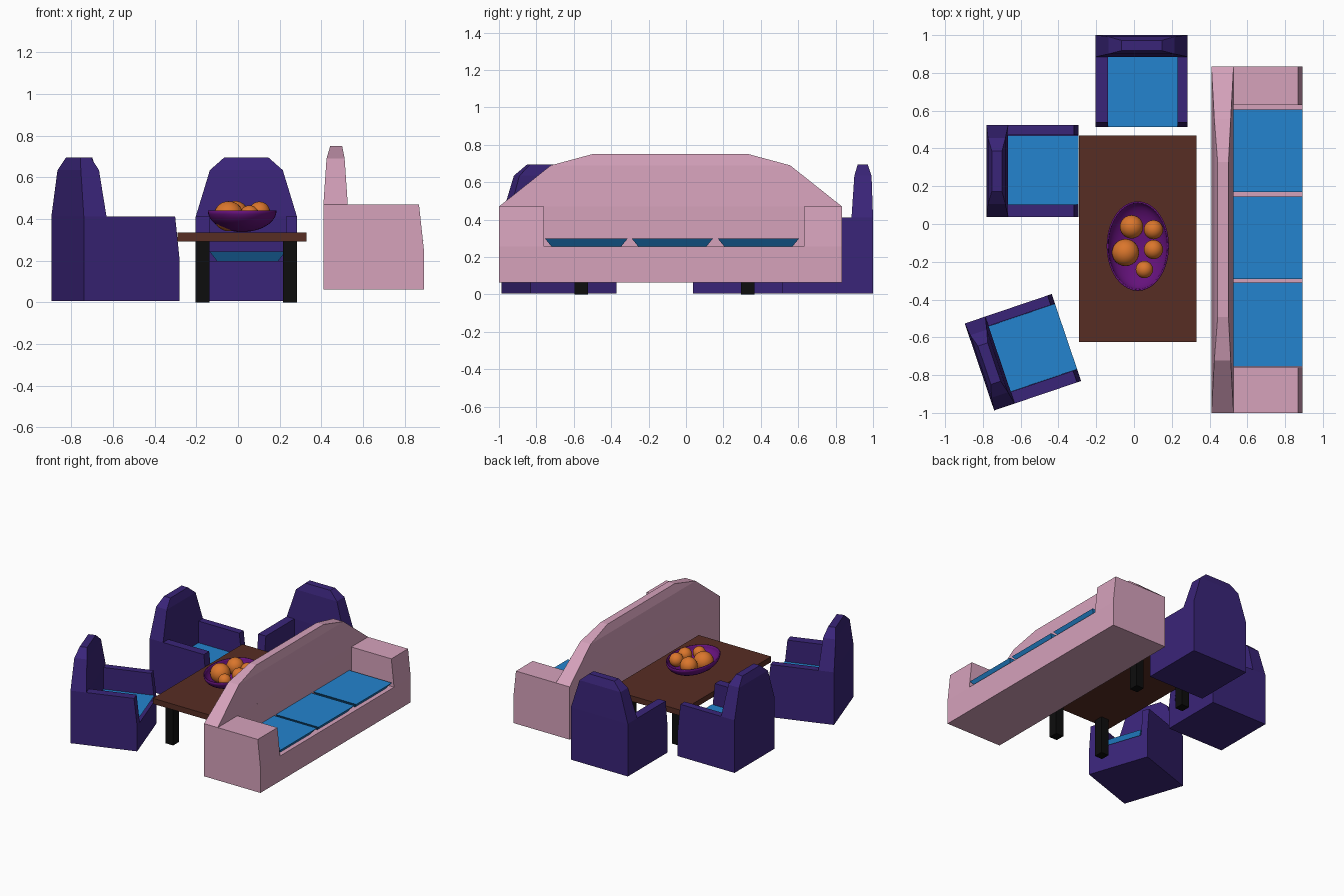
import bpy, bmesh, math
from mathutils import Matrix, Vector

if "Cube" in bpy.data.objects:
    bpy.data.objects.remove(bpy.data.objects["Cube"])


def material(name, r, g, b):
    m = bpy.data.materials.new(name)
    m.diffuse_color = (r, g, b, 1)
    m.use_nodes = True
    m.node_tree.nodes["Principled BSDF"].inputs["Base Color"].default_value = m.diffuse_color
    return m


PINK = material("pink fabric", 0.67, 0.36, 0.50)
INDIGO = material("indigo fabric", 0.042, 0.018, 0.19)
BLUE = material("blue cushion", 0.017, 0.23, 0.62)
BROWN = material("brown wood", 0.095, 0.026, 0.017)
BLACK = material("black wood", 0.004, 0.004, 0.004)
ORANGE = material("orange fruit", 0.70, 0.18, 0.025)
PURPLE = material("purple bowl", 0.13, 0.006, 0.20)


def finish(name, bm, mat, matrix=Matrix()):
    bmesh.ops.recalc_face_normals(bm, faces=bm.faces)
    me = bpy.data.meshes.new(name)
    bm.to_mesh(me)
    bm.free()
    me.materials.append(mat)
    ob = bpy.data.objects.new(name, me)
    ob.matrix_world = matrix
    bpy.context.collection.objects.link(ob)
    return ob


def loft(name, rings, mat, matrix=Matrix()):
    """Stack of rectangles: each ring is (z, x0, x1, y0, y1)."""
    bm = bmesh.new()
    loops = [[bm.verts.new(p) for p in
              ((x0, y0, z), (x1, y0, z), (x1, y1, z), (x0, y1, z))]
             for z, x0, x1, y0, y1 in rings]
    for a, b in zip(loops, loops[1:]):
        for i in range(4):
            j = (i + 1) % 4
            bm.faces.new((a[i], a[j], b[j], b[i]))
    bm.faces.new(loops[0])
    bm.faces.new(loops[-1])
    return finish(name, bm, mat, matrix)


def box(name, x0, x1, y0, y1, z0, z1, mat):
    return loft(name, [(z0, x0, x1, y0, y1), (z1, x0, x1, y0, y1)], mat)


def upholstered(name, pos, angle, mat, W, D, inner, z0, zs, za, back, cushions, zc):
    """Seat facing local -y: U-shaped body with arms, tapered back, loose cushions."""
    M = Matrix.Translation((pos[0], pos[1], 0)) @ Matrix.Rotation(math.radians(angle), 4, 'Z')
    l, r = inner
    f, b = -D / 2, D / 2
    # body and arms, with the arm fronts leaning back
    prof = [(-W, z0), (l, z0), (r, z0), (W, z0), (W, zs), (W, za), (r, za),
            (r, zs), (l, zs), (l, za), (-W, za), (-W, zs)]
    bm = bmesh.new()
    front = [bm.verts.new((x, f + (0.023 if z == za else 0), z)) for x, z in prof]
    rear = [bm.verts.new((x, b, z)) for x, z in prof]
    for i in range(12):
        j = (i + 1) % 12
        bm.faces.new((front[i], front[j], rear[j], rear[i]))
    for s in (front, rear):
        for idx in ((0, 1, 8, 11), (1, 2, 7, 8), (2, 3, 4, 7), (7, 4, 5, 6), (11, 8, 9, 10)):
            bm.faces.new([s[i] for i in idx])
    finish(name + "_body", bm, mat, M)
    # backrest, between the arms below and full width above
    t = back[0][2]
    rings = [(zs, l, r, b - t, b), (za, l, r, b - t, b)]
    rings += [(z, -w, w, b - fi, b - ri) for z, w, fi, ri in back]
    loft(name + "_backrest", rings, mat, M)
    # cushions, undercut at the bottom
    k = 0.035
    for i, (x0, x1) in enumerate(cushions):
        loft(f"{name}_cushion_{i + 1}",
             [(zs, x0 + k, x1 - k, f + k, b - t - 0.005),
              (zc, x0, x1, f, b - t + 0.003)], BLUE, M)


# armchairs
for i, (pos, ang) in enumerate([((0.04, 0.757), 0), ((-0.538, 0.28), 90),
                                ((-0.588, -0.679), 108.7)]):
    upholstered(f"armchair_{i + 1}", pos, ang, INDIGO, 0.243, 0.486, (-0.178, 0.19),
                0.006, 0.20, 0.412,
                [(0.412, 0.243, 0.115, 0), (0.635, 0.175, 0.10, 0.008),
                 (0.695, 0.107, 0.082, 0.028)],
                [(-0.177, 0.189)], 0.245)

# sofa
upholstered("sofa", (0.651, -0.083), 90, PINK, 0.917, 0.482, (-0.677, 0.713),
            0.063, 0.257, 0.47,
            [(0.47, 0.917, 0.117, 0), (0.69, 0.64, 0.102, 0.015),
             (0.752, 0.41, 0.09, 0.033)],
            [(-0.672, -0.228), (-0.208, 0.228), (0.252, 0.688)], 0.30)

# table
box("table_top", -0.29, 0.33, -0.625, 0.468, 0.292, 0.335, BROWN)
for i, x in enumerate((-0.17, 0.25)):
    for j, y in enumerate((-0.56, 0.33)):
        box(f"table_leg_{i}{j}", x - 0.033, x + 0.033, y - 0.036, y + 0.036, 0, 0.295, BLACK)

# bowl: lower half of an ellipsoid with a thin wall
bm = bmesh.new()
bmesh.ops.create_uvsphere(bm, u_segments=40, v_segments=20, radius=1)
bmesh.ops.delete(bm, geom=[v for v in bm.verts if v.co.z > 0.01], context='VERTS')
bmesh.ops.scale(bm, vec=(0.165, 0.237, 0.102), verts=bm.verts)
bowl = finish("fruit_bowl", bm, PURPLE, Matrix.Translation((0.02, -0.117, 0.44)))
# open shell: make sure normals point outwards
if max(bowl.data.polygons, key=lambda p: abs(p.normal.z)).normal.z > 0:
    bowl.data.flip_normals()
wall = bowl.modifiers.new("wall", 'SOLIDIFY')
wall.thickness = 0.008
wall.offset = -1
smooth = [bowl]

# fruit
for i, (x, y, z, r) in enumerate([(-0.013, -0.015, 0.425, 0.062), (0.103, -0.03, 0.433, 0.051),
                                  (-0.045, -0.151, 0.414, 0.072), (0.103, -0.135, 0.433, 0.051),
                                  (0.055, -0.241, 0.42, 0.046)]):
    bm = bmesh.new()
    bmesh.ops.create_uvsphere(bm, u_segments=24, v_segments=14, radius=r)
    smooth.append(finish(f"orange_{i + 1}", bm, ORANGE, Matrix.Translation((x, y, z))))

for ob in smooth:
    for p in ob.data.polygons:
        p.use_smooth = True
